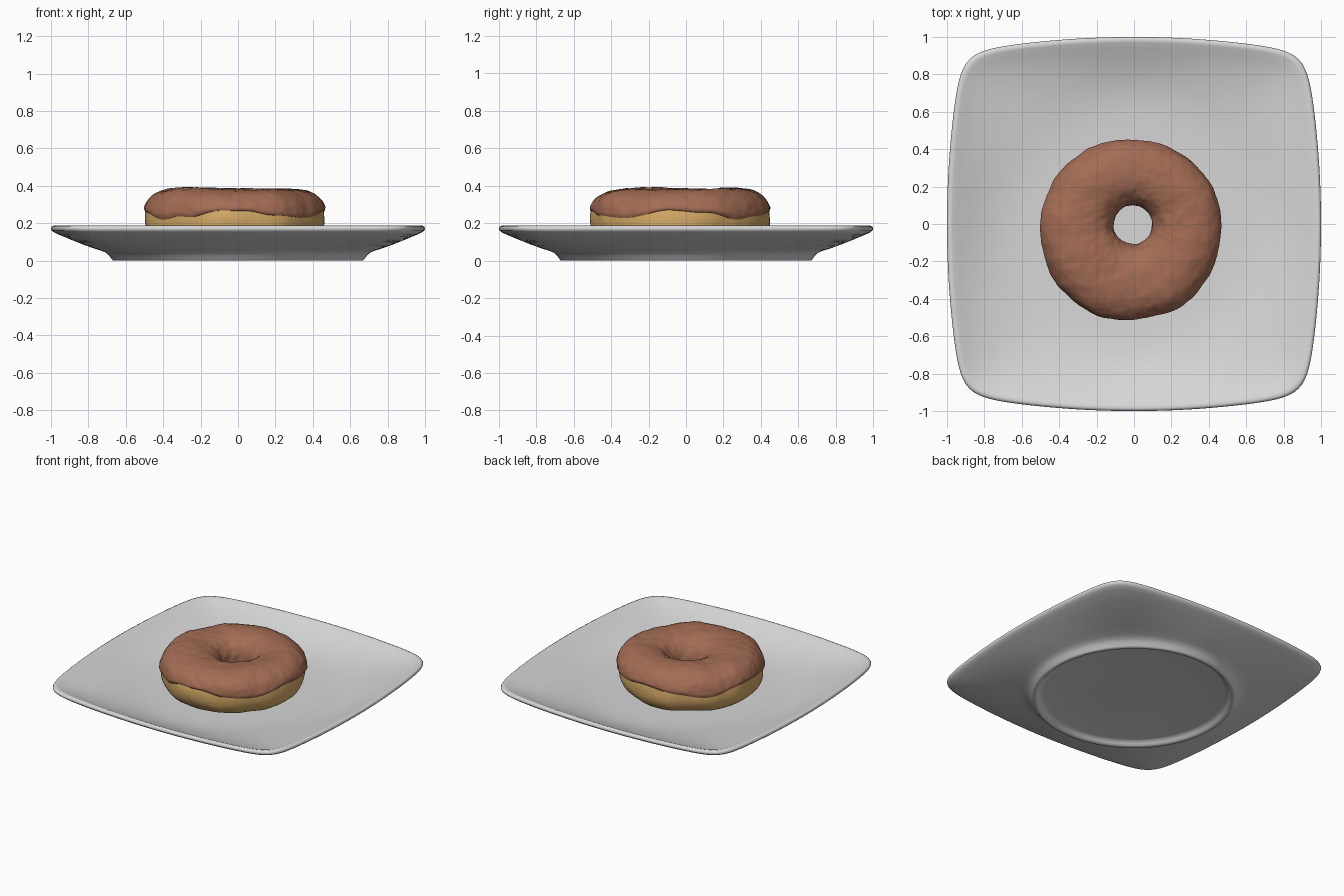
import bpy, bmesh, math
from mathutils import Vector, noise

if "Cube" in bpy.data.objects:
    bpy.data.objects.remove(bpy.data.objects["Cube"])


def material(name, rgb):
    m = bpy.data.materials.new(name)
    m.diffuse_color = (*rgb, 1)
    m.use_nodes = True
    m.node_tree.nodes["Principled BSDF"].inputs["Base Color"].default_value = m.diffuse_color
    return m


def clamp(v):
    return max(0.0, min(1.0, v))


def grid_object(name, point, nu, nv, mat, close_v=False, caps=False, angle=60):
    """Skin point(i, j): i runs round the object, j along the section."""
    bm = bmesh.new()
    g = [[bm.verts.new(point(i, j)) for j in range(nv)] for i in range(nu)]
    for i in range(nu):
        a, b = g[i], g[(i + 1) % nu]
        for j in range(nv if close_v else nv - 1):
            k = (j + 1) % nv
            bm.faces.new((a[j], b[j], b[k], a[k]))
    if caps:
        bm.faces.new([r[0] for r in g])
        bm.faces.new([r[-1] for r in g])
    bmesh.ops.recalc_face_normals(bm, faces=bm.faces)
    me = bpy.data.meshes.new(name)
    bm.to_mesh(me)
    bm.free()
    me.materials.append(mat)
    ob = bpy.data.objects.new(name, me)
    bpy.context.collection.objects.link(ob)
    bpy.ops.object.select_all(action='DESELECT')
    ob.select_set(True)
    bpy.context.view_layer.objects.active = ob
    bpy.ops.object.shade_smooth_by_angle(angle=math.radians(angle))
    return ob


white = material("plate_white", (0.68, 0.68, 0.68))
brown = material("chocolate_icing", (0.37, 0.15, 0.09))
tan = material("golden_dough", (0.68, 0.41, 0.14))


# Plate outline: square with bowed sides and rounded corners
def outline(t):
    c, s = abs(math.cos(t)), abs(math.sin(t))
    lo, hi = 0.5, 1.5
    for _ in range(30):
        r = (lo + hi) / 2
        x, y = r * c, r * s
        if (x + 0.1 * y * y) ** 16 + (y + 0.1 * x * x) ** 16 > 1:
            hi = r
        else:
            lo = r
    return lo


# Plate section: round foot below, square rim, shallow bowl above
PLATE = [(0.3, 0.03), (0.6, 0.03), (0.62, 0.026), (0.635, 0.012), (0.645, 0.002),
         (0.655, 0), (0.668, 0), (0.675, 0.008), (0.69, 0.028), (0.705, 0.042), (0.73, 0.053),
         (0.77, 0.065), (0.83, 0.087), (0.9, 0.115), (0.96, 0.14), (0.985, 0.152),
         (0.997, 0.162), (1, 0.172), (0.996, 0.182), (0.985, 0.187), (0.97, 0.183),
         (0.94, 0.169), (0.9, 0.151), (0.85, 0.13), (0.8, 0.112), (0.74, 0.095),
         (0.68, 0.083), (0.6, 0.075), (0.5, 0.072), (0.3, 0.07)]
NP = 256
EDGE = [outline(2 * math.pi * i / NP) for i in range(NP)]


def plate_point(i, j):
    r, z = PLATE[j]
    w = clamp((r - 0.66) / 0.3)
    w = w * w * (3 - 2 * w)
    r *= 1 - w + w * EDGE[i]
    t = 2 * math.pi * i / NP
    return r * math.cos(t), r * math.sin(t), z


grid_object("plate", plate_point, NP, len(PLATE), white, caps=True, angle=50)

# Doughnut ring: superellipse section with lumpy noise
R, A, H, ZC, N = 0.297, 0.183, 0.15, 0.223, 2.4
CX, CY = -0.018, -0.03


def spow(v, e):
    return math.copysign(abs(v) ** e, v)


def ring_point(t, p, offset, bump):
    c, s = spow(math.cos(p), 2 / N), spow(math.sin(p), 2 / N)
    d = Vector((math.cos(t), math.sin(t), 0))
    n = Vector((d.x * math.cos(p), d.y * math.cos(p), math.sin(p)))
    v = d * (R + A * c) + Vector((0, 0, H * s))
    lump = 0.010 * noise.noise(v * 4.5) + 0.004 * noise.noise(v * 9)
    rough = bump * (noise.noise(v * 17) + 0.6 * noise.noise(v * 36))
    v += n * (offset + lump + rough)
    shift = clamp((R + A * c) / 0.3 - 0.3)
    return v.x + CX * shift, v.y + CY * shift, max(v.z + ZC, 0.071)


NT = 240
ND = 56
grid_object("doughnut_dough",
            lambda i, j: ring_point(2 * math.pi * i / NT, 2 * math.pi * j / ND, 0, 0.001),
            NT, ND, tan, close_v=True)


# Icing: shell over the top with wavy edges outside and in the hole
def edge_angle(z):
    return math.asin(spow((z - ZC) / H, N / 2))


NI = 72


def icing_point(i, j):
    t = 2 * math.pi * i / NT
    d = Vector((math.cos(t), math.sin(t), 0))
    z_out = 0.246 + 0.02 * math.cos(4 * t) + 0.02 * noise.noise(d * 3)
    z_in = 0.16 + 0.035 * noise.noise(d * 2 + Vector((5, 2, 1)))
    p0, p1 = edge_angle(z_out), math.pi - edge_angle(z_in)
    f = clamp((j - 1) / (NI - 3))
    near = min(j, NI - 1 - j)
    offset = (-0.012, 0.003, 0.008)[near] if near < 3 else 0.011
    return ring_point(t, p0 + (p1 - p0) * f, offset, 0.004 if near > 2 else 0.001)


grid_object("chocolate_icing", icing_point, NT, NI, brown)
